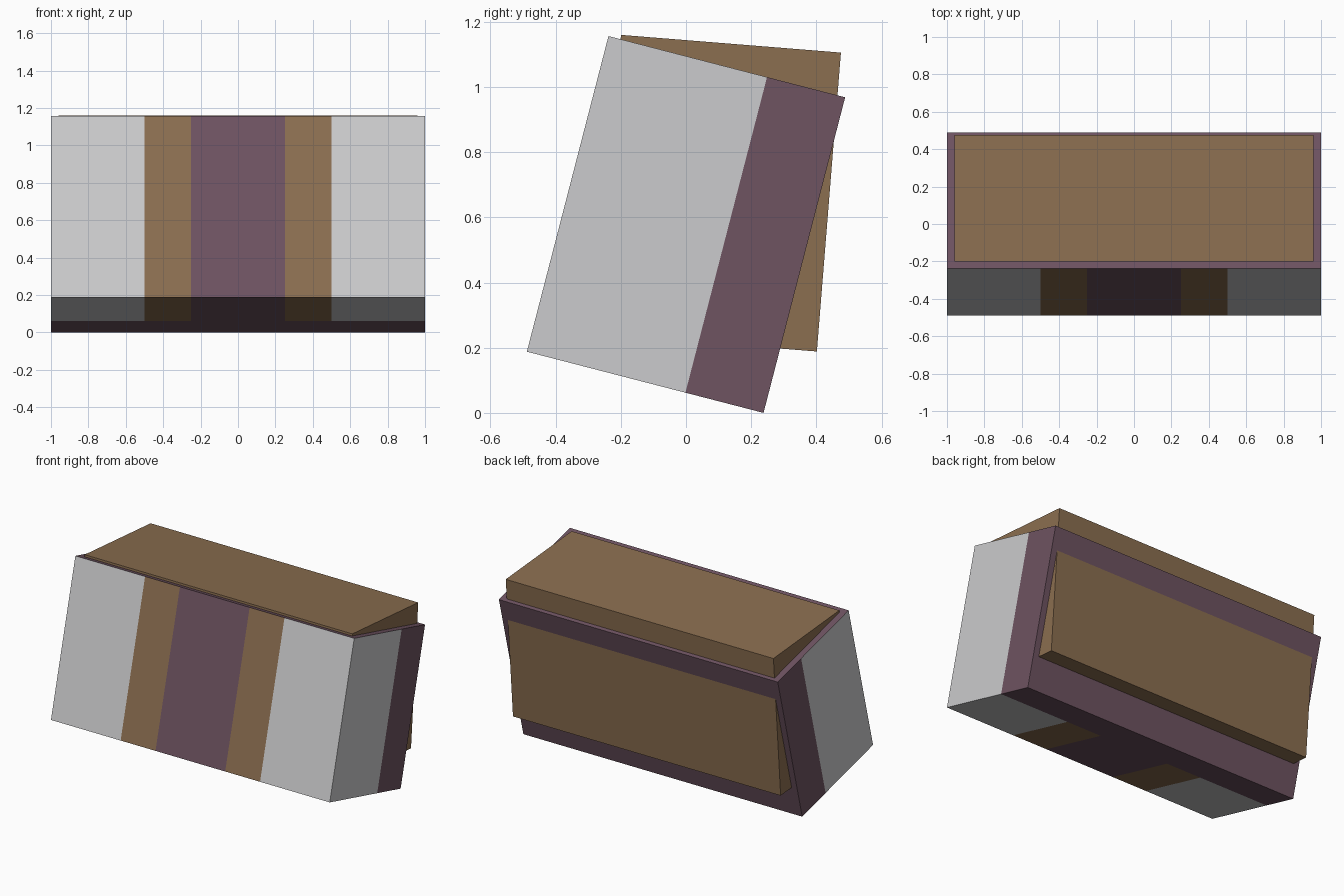
import bpy, bmesh, math
from mathutils import Matrix

if "Cube" in bpy.data.objects:
    bpy.data.objects.remove(bpy.data.objects["Cube"])


def material(name, rgb):
    m = bpy.data.materials.new(name)
    m.diffuse_color = (*rgb, 1.0)
    m.use_nodes = True
    m.node_tree.nodes["Principled BSDF"].inputs["Base Color"].default_value = m.diffuse_color
    return m


GREY = material("light grey", (0.60, 0.60, 0.61))
BROWN = material("brown", (0.258, 0.156, 0.080))
PURPLE = material("dull purple", (0.156, 0.087, 0.120))


def tilted_box(name, size, centre, tilt, mats, cuts=(), rule=None):
    """Box tilted about x, split by (axis, position) cuts, coloured by rule."""
    bm = bmesh.new()
    bmesh.ops.create_cube(bm, size=1, matrix=Matrix.Diagonal((*size, 1)))
    for axis, pos in cuts:
        co, no = [0, 0, 0], [0, 0, 0]
        co[axis], no[axis] = pos, 1
        bmesh.ops.bisect_plane(bm, geom=bm.verts[:] + bm.edges[:] + bm.faces[:],
                               plane_co=co, plane_no=no)
    bm.normal_update()
    if rule:
        for f in bm.faces:
            f.material_index = rule(f.calc_center_median(), f.normal)
    me = bpy.data.meshes.new(name)
    bm.to_mesh(me)
    bm.free()
    for m in mats:
        me.materials.append(m)
    ob = bpy.data.objects.new(name, me)
    ob.location = centre
    ob.rotation_euler.x = math.radians(tilt)
    bpy.context.collection.objects.link(ob)
    return ob


# Outer case: grey front two thirds with central stripes, purple back and top
DEPTH, HEIGHT = 0.75, 1.0
SPLIT = -DEPTH / 2 + DEPTH * 0.67


def case_colour(c, n):
    if n.z > 0.5 or c.y > SPLIT:
        return 2
    if abs(c.x) < 0.25:
        return 2
    return 1 if abs(c.x) < 0.5 else 0


tilted_box("case", (2.0, DEPTH, HEIGHT), (0, 0, 0.578), -14.5,
           (GREY, BROWN, PURPLE),
           [(0, x) for x in (-0.5, -0.25, 0.25, 0.5)] + [(1, SPLIT)],
           case_colour)

# Inner block poking out of the top and back at a shallower tilt
tilted_box("inner_block", (1.92, 0.677, 0.92), (0, 0.101, 0.674), -4.6, (BROWN,))
